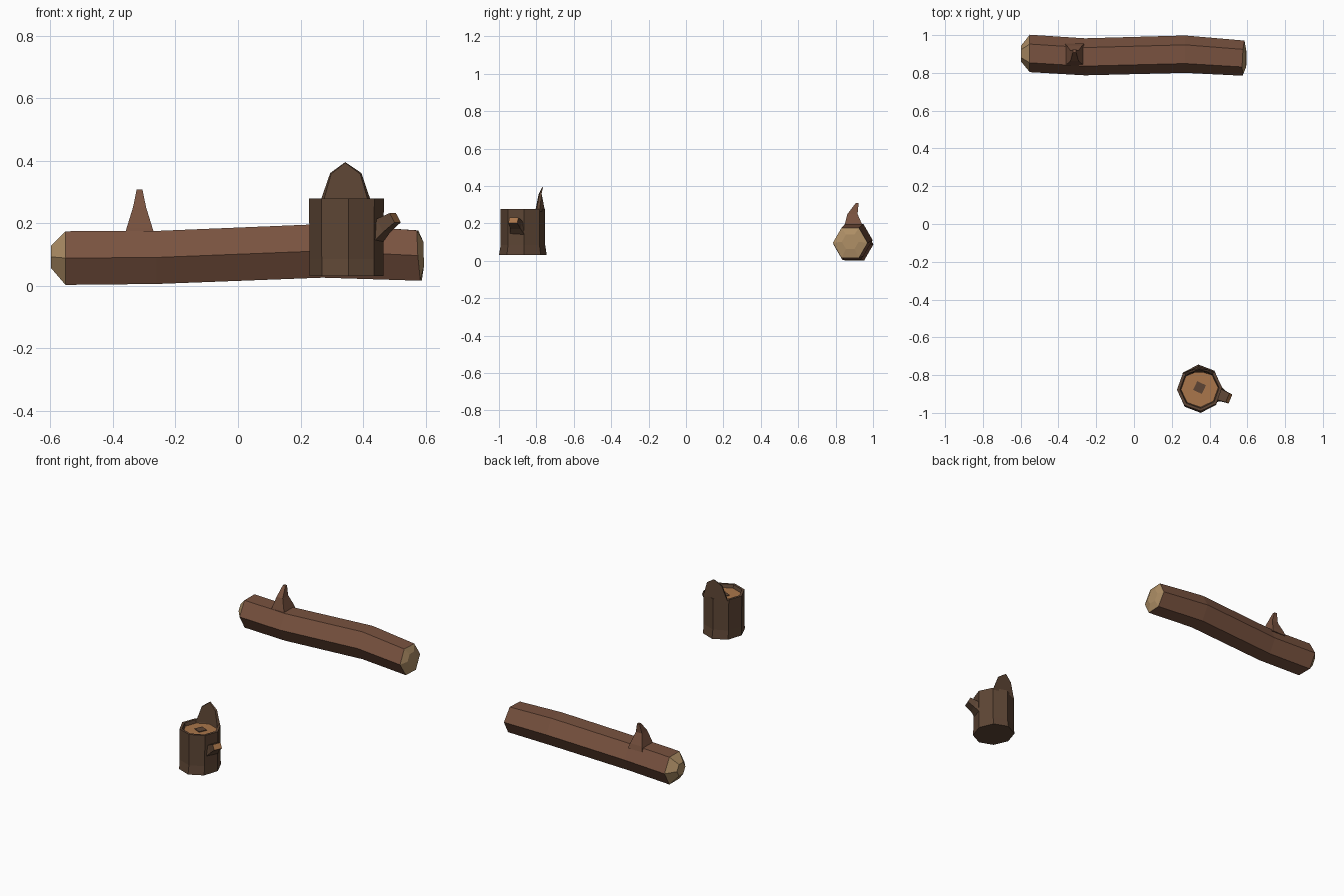
import bpy, bmesh
from math import sin, cos, radians
from mathutils import Vector

if "Cube" in bpy.data.objects:
    bpy.data.objects.remove(bpy.data.objects["Cube"])


def material(name, rgb):
    m = bpy.data.materials.new(name)
    m.diffuse_color = (*rgb, 1)
    m.use_nodes = True
    m.node_tree.nodes["Principled BSDF"].inputs["Base Color"].default_value = m.diffuse_color
    return m


LOG_BARK = material("log_bark", (0.19, 0.085, 0.05))
LOG_WOOD = material("log_wood", (0.42, 0.27, 0.13))
STUMP_BARK = material("stump_bark", (0.11, 0.06, 0.035))
STUMP_WOOD = material("stump_wood", (0.40, 0.18, 0.07))


def loft(name, rings, mats, bands=None, caps=(0, 0)):
    """Skin a list of equal-sized rings; bands and caps give material slots."""
    bm = bmesh.new()
    rows = [[bm.verts.new(p) for p in r] for r in rings]
    n = len(rows[0])
    for i in range(len(rows) - 1):
        for j in range(n):
            k = (j + 1) % n
            f = bm.faces.new((rows[i][j], rows[i][k], rows[i + 1][k], rows[i + 1][j]))
            f.material_index = bands[i] if bands else 0
    for row, slot in zip((rows[0], rows[-1]), caps):
        bm.faces.new(row).material_index = slot
    bmesh.ops.recalc_face_normals(bm, faces=bm.faces)
    me = bpy.data.meshes.new(name)
    bm.to_mesh(me)
    bm.free()
    for m in mats:
        me.materials.append(m)
    ob = bpy.data.objects.new(name, me)
    bpy.context.collection.objects.link(ob)
    return ob


def log_ring(x, y, z, r, tilt_y=0.0, tilt_z=0.0):
    pts = []
    for i in range(6):
        dy, dz = r * cos(radians(60 * i)), r * sin(radians(60 * i))
        pts.append((x + tilt_y * dy + tilt_z * dz, y + dy, z + dz))
    return pts


def stump_ring(z, rx, ry, cx=0.347, cy=-0.872):
    return [(cx + rx * cos(radians(3 + 45 * i)), cy + ry * sin(radians(3 + 45 * i)), z)
            for i in range(8)]


def box_ring(cx, cy, z, hx, hy):
    return [(cx + a * hx, cy + b * hy, z) for a, b in ((-1, -1), (1, -1), (1, 1), (-1, 1))]


# Fallen log: bent hexagonal trunk with domed pale ends
loft("fallen_log", [
    log_ring(-0.598, 0.902, 0.092, 0.042),
    log_ring(-0.552, 0.903, 0.088, 0.099),
    log_ring(-0.26, 0.885, 0.09, 0.098),
    log_ring(0.27, 0.899, 0.111, 0.099),
    log_ring(0.580, 0.878, 0.096, 0.093, 0.05, -0.07),
    log_ring(0.594, 0.878, 0.102, 0.045, 0.0, -0.03),
], [LOG_BARK, LOG_WOOD], bands=[1, 0, 0, 0, 1], caps=(1, 1))

# Broken twig standing on the log
loft("log_twig", [
    box_ring(-0.315, 0.897, 0.155, 0.050, 0.058),
    box_ring(-0.315, 0.896, 0.185, 0.041, 0.050),
    box_ring(-0.315, 0.890, 0.25, 0.021, 0.027),
    box_ring(-0.315, 0.915, 0.308, 0.009, 0.008),
], [LOG_BARK])

# Stump: flared octagonal trunk, rim and sunken cut face
loft("stump", [
    stump_ring(0.03, 0.118, 0.128),
    stump_ring(0.085, 0.118, 0.119),
    stump_ring(0.278, 0.120, 0.119),
    stump_ring(0.278, 0.104, 0.104),
    stump_ring(0.258, 0.098, 0.098),
], [STUMP_BARK, STUMP_WOOD], bands=[0, 0, 0, 0], caps=(0, 1))

# Dark heart of the stump
loft("stump_heart", [
    [(0.347 + r * cos(radians(20 + 90 * i)), -0.866 + r * sin(radians(20 + 90 * i)), z)
     for i in range(4)] for z, r in ((0.25, 0.036), (0.262, 0.036))
], [STUMP_BARK])

# Splinter rising from the back rim, bent around the trunk
outer = [(0.262, -0.788, 0.265), (0.341, -0.754, 0.265), (0.427, -0.783, 0.265),
         (0.395, -0.772, 0.36), (0.343, -0.764, 0.395), (0.295, -0.776, 0.36)]
inner = [(0.272, -0.806, 0.265), (0.342, -0.778, 0.265), (0.418, -0.801, 0.265),
         (0.391, -0.784, 0.357), (0.343, -0.769, 0.393), (0.298, -0.788, 0.357)]
loft("stump_splinter", [outer, inner], [STUMP_BARK])

# Sawn side branch on the stump
axis = Vector((1, -0.42, 0.62)).normalized()
side = axis.cross(Vector((0, 0, 1))).normalized()
up = side.cross(axis)
rings = []
for centre, w, h in (((0.425, -0.893, 0.165), 0.045, 0.038),
                     ((0.465, -0.908, 0.192), 0.030, 0.024),
                     ((0.503, -0.923, 0.217), 0.026, 0.017)):
    c = Vector(centre)
    rings.append([c + side * a * w + up * b * h
                  for a, b in ((-1, -1), (1, -1), (1, 1), (-1, 1))])
loft("stump_branch", rings, [STUMP_BARK, STUMP_WOOD], caps=(0, 1))
